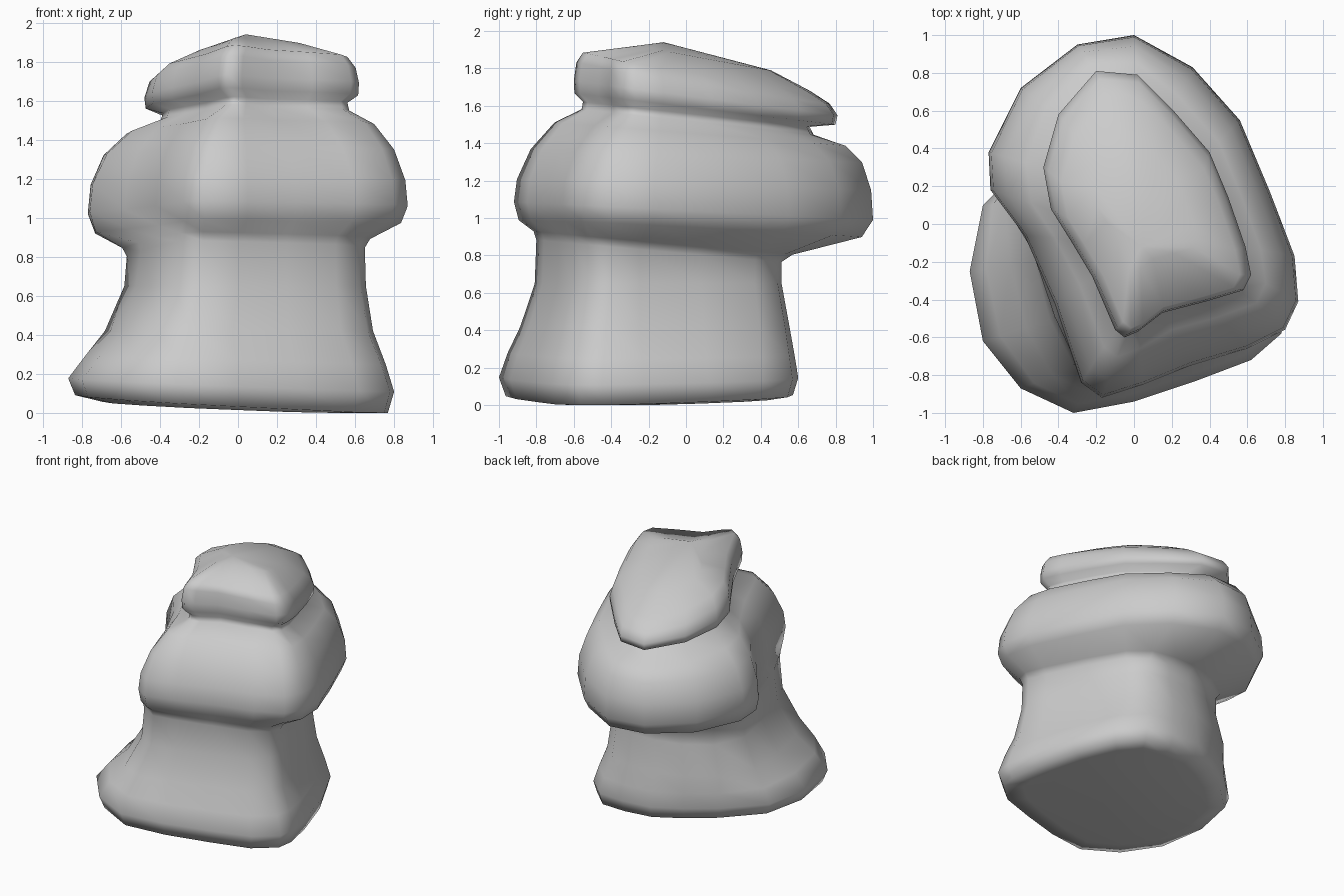
import bpy, bmesh

# Plan outlines (x, y), clockwise from the back; points correspond between outlines
FOOT = [(.14, .60), (.36, .57), (.52, .41), (.66, .12), (.76, -.22), (.80, -.45),
        (.78, -.58), (.62, -.72), (.33, -.83), (0, -.94), (-.32, -1.0), (-.60, -.87),
        (-.80, -.62), (-.87, -.25), (-.80, .10), (-.54, .35), (-.32, .49), (-.10, .59)]
NECK = [(.10, .51), (.26, .49), (.38, .37), (.50, .08), (.61, -.25), (.65, -.40),
        (.62, -.50), (.50, -.60), (.25, -.68), (0, -.76), (-.18, -.80), (-.30, -.74),
        (-.42, -.50), (-.50, -.20), (-.57, .10), (-.48, .34), (-.28, .46), (-.08, .51)]
BELLY = [(0, 1.0), (.31, .83), (.56, .55), (.72, .17), (.85, -.17), (.87, -.41),
         (.80, -.56), (.60, -.66), (.30, -.75), (.05, -.85), (-.17, -.92), (-.28, -.84),
         (-.42, -.42), (-.58, -.06), (-.76, .18), (-.77, .38), (-.60, .72), (-.30, .95)]
CAP = [(.02, .79), (.20, .61), (.40, .38), (.50, .14), (.59, -.12), (.62, -.27),
       (.58, -.35), (.38, -.41), (.15, -.47), (.02, -.57), (-.05, -.60), (-.10, -.56),
       (-.22, -.28), (-.34, -.08), (-.44, .08), (-.48, .30), (-.40, .58), (-.20, .81)]

O, C = (0, -.1), (.2, -.25)   # scaling centres
# Each level: outline a, outline b, mix, scale, centre, height, x tilt, y tilt
LEVELS = [
    # foot stone
    (FOOT, NECK, 0, .80, O, .03, -.045, .02),
    (FOOT, NECK, 0, .96, O, .05, -.055, .02),
    (FOOT, NECK, 0, 1.0, O, .145, -.04, .01),
    (FOOT, NECK, .28, 1.01, (.8, 0), .27, -.03, 0),
    (FOOT, NECK, .70, 1.03, (.8, 0), .42, 0, 0),
    (FOOT, NECK, .92, .99, O, .65, 0, 0),
    (NECK, BELLY, 0, 1.0, O, .81, 0, -.09),
    # middle stone
    (NECK, BELLY, .12, 1.0, O, .855, 0, -.09),
    (NECK, BELLY, .92, .98, O, .945, .01, -.05),
    (BELLY, CAP, 0, 1.0, O, 1.04, 0, -.05),
    (BELLY, CAP, .05, 1.0, O, 1.18, 0, -.03),
    (BELLY, CAP, .28, 1.0, O, 1.335, 0, -.04),
    (BELLY, CAP, .66, .99, O, 1.455, 0, -.08),
    (CAP, CAP, 0, .88, C, 1.52, 0, -.11),
    # cap stone
    (CAP, CAP, 0, .86, C, 1.56, 0, -.11),
    (CAP, CAP, 0, .99, C, 1.595, 0, -.12),
    (CAP, CAP, 0, 1.0, C, 1.655, 0, -.13),
    (CAP, CAP, 0, .96, C, 1.735, -.02, -.165),
    (CAP, CAP, 0, .86, C, 1.79, -.02, -.17),
    (CAP, CAP, 0, .50, (.05, .1), 1.875, -.01, -.19),
]


def ring(bm, a, b, mix, scale, centre, height, tilt_x, tilt_y):
    verts = []
    for (ax, ay), (bx, by) in zip(a, b):
        x = centre[0] + scale * (ax + (bx - ax) * mix - centre[0])
        y = centre[1] + scale * (ay + (by - ay) * mix - centre[1])
        verts.append(bm.verts.new((x, y, max(0, height + tilt_x * x + tilt_y * y))))
    return verts


# Loft the whole worn stone stack as one skin
bm = bmesh.new()
rings = [ring(bm, *level) for level in LEVELS]
n = len(FOOT)
for low, high in zip(rings, rings[1:]):
    for i in range(n):
        j = (i + 1) % n
        bm.faces.new((low[i], low[j], high[j], high[i]))

# Flat underside and gently domed crown
bm.faces.new(rings[0])
crown = bm.verts.new((.04, -.12, 1.94))
for i in range(n):
    bm.faces.new((rings[-1][i], rings[-1][(i + 1) % n], crown))
bmesh.ops.recalc_face_normals(bm, faces=bm.faces)
for f in bm.faces:
    f.smooth = True

mesh = bpy.data.meshes.new("stacked_rock")
bm.to_mesh(mesh)
bm.free()
rock = bpy.data.objects.new("stacked_rock", mesh)
bpy.context.collection.objects.link(rock)
